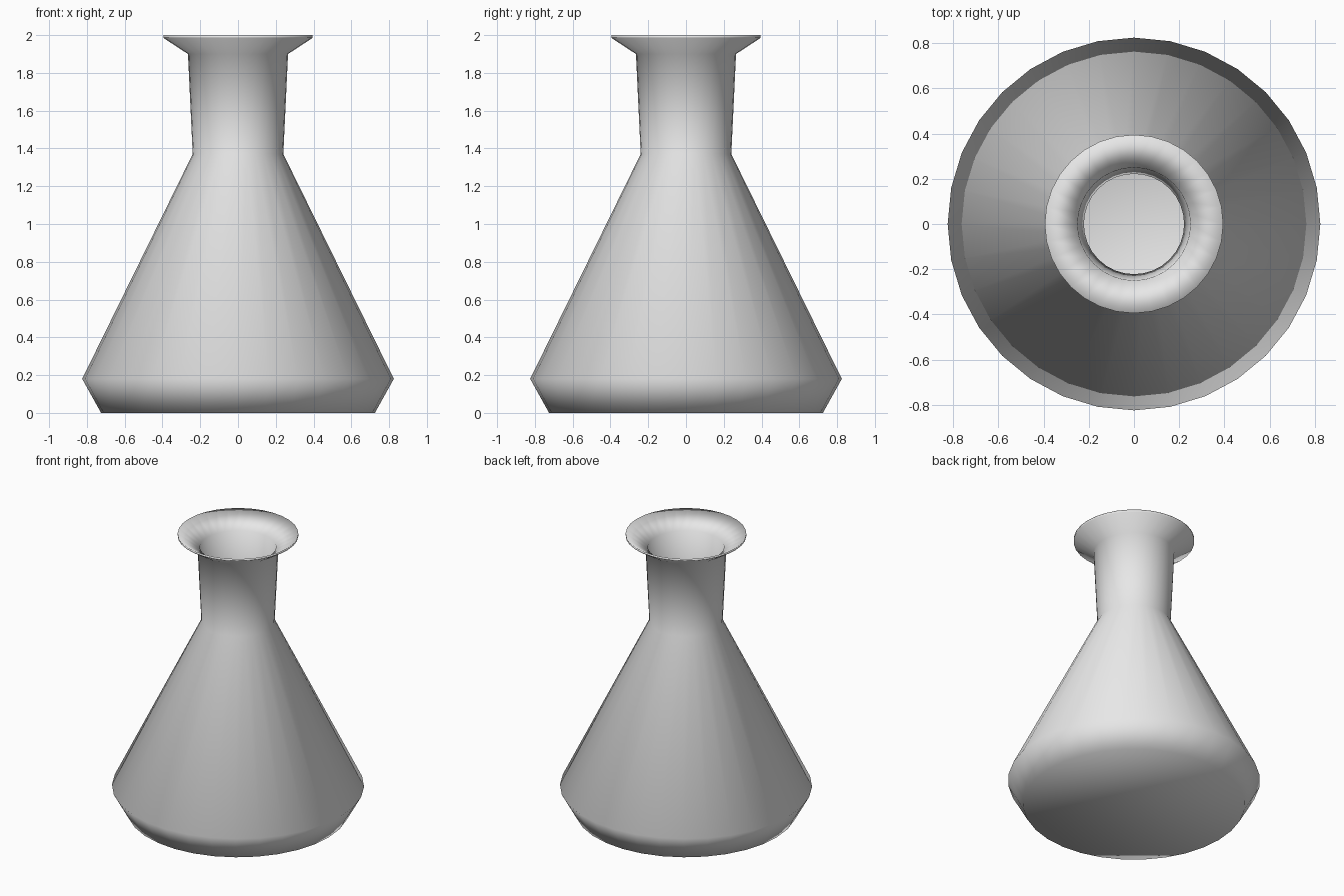
import bpy
import bmesh
from math import cos, sin, tau

SIDES = 32

cube = bpy.data.objects.get("Cube")
if cube:
    bpy.data.objects.remove(cube, do_unlink=True)

# Single plain grey material
grey = bpy.data.materials.new("light_grey")
grey.use_nodes = True
colour = (0.8, 0.8, 0.8, 1.0)
grey.diffuse_color = colour
grey.node_tree.nodes["Principled BSDF"].inputs["Base Color"].default_value = colour


def lathe(name, profile, material):
    """Turn a (radius, height) profile around z and cap both ends."""
    bm = bmesh.new()
    angles = [tau * i / SIDES for i in range(SIDES)]
    rings = [[bm.verts.new((r * cos(a), r * sin(a), z)) for a in angles]
             for r, z in profile]
    for low, high in zip(rings, rings[1:]):
        for i in range(SIDES):
            j = (i + 1) % SIDES
            bm.faces.new((low[i], low[j], high[j], high[i]))
    bm.faces.new(list(reversed(rings[0])))
    bm.faces.new(rings[-1])
    for face in bm.faces:
        face.smooth = True
    mesh = bpy.data.meshes.new(name)
    bm.to_mesh(mesh)
    bm.free()
    mesh.materials.append(material)
    obj = bpy.data.objects.new(name, mesh)
    bpy.context.collection.objects.link(obj)
    return obj


# Outer wall: base, widest edge, neck foot, neck top, flared lip
outer = [(0.725, 0.0), (0.825, 0.18), (0.24, 1.37), (0.265, 1.9), (0.395, 1.985)]
# Inner wall, from the lip back down to the floor
inner = [(0.395, 2.0), (0.25, 1.905), (0.222, 1.37), (0.805, 0.18), (0.715, 0.015)]

lathe("flask", outer + inner, grey)
